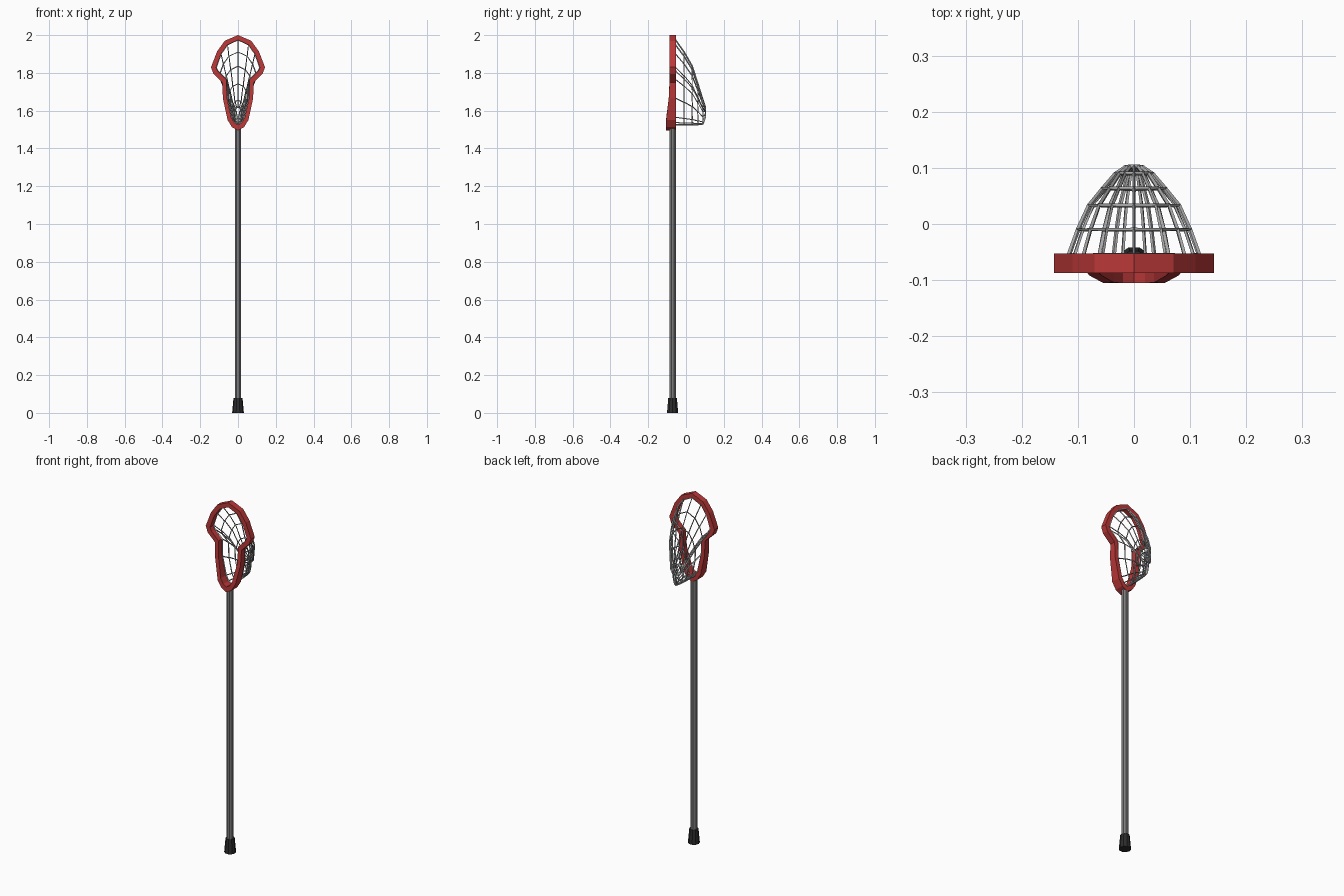
import bpy, bmesh
from math import pi

if "Cube" in bpy.data.objects:
    bpy.data.objects.remove(bpy.data.objects["Cube"])

def material(name, col):
    m = bpy.data.materials.new(name)
    m.diffuse_color = (*col, 1)
    m.use_nodes = True
    m.node_tree.nodes["Principled BSDF"].inputs["Base Color"].default_value = m.diffuse_color
    return m

def add_mesh(name, verts, faces, mat=None):
    me = bpy.data.meshes.new(name)
    me.from_pydata(verts, [], faces)
    bm = bmesh.new()
    bm.from_mesh(me)
    bmesh.ops.recalc_face_normals(bm, faces=bm.faces)
    bm.to_mesh(me)
    bm.free()
    ob = bpy.data.objects.new(name, me)
    bpy.context.collection.objects.link(ob)
    if mat:
        me.materials.append(mat)
    return ob

def mirror_loop(half):
    return half + [(-x, z) for x, z in half[-2:0:-1]]

def bridge(n, a, b):
    return [(a * n + i, a * n + (i + 1) % n, b * n + (i + 1) % n, b * n + i) for i in range(n)]

def tube(name, r1, r2, z0, z1, sides, mat):
    bpy.ops.mesh.primitive_cone_add(vertices=sides, radius1=r1, radius2=r2, depth=z1 - z0,
                                    location=(0, YC, (z0 + z1) / 2), rotation=(0, 0, pi / sides))
    ob = bpy.context.object
    ob.name = name
    ob.data.materials.append(mat)

YC = -0.071
red = material("red_plastic", (0.5, 0.04, 0.04))
metal = material("shaft_grey", (0.2, 0.2, 0.2))
rubber = material("dark_rubber", (0.025, 0.025, 0.025))
string = material("string_grey", (0.4, 0.4, 0.4))

# shaft and butt cap
tube("shaft", 0.0185, 0.0185, 0.04, 1.515, 8, metal)
tube("butt_cap", 0.031, 0.024, 0.0, 0.08, 10, rubber)

# head frame: rectangular section swept around the head outline
outer = mirror_loop([(0, 2.0), (0.07, 1.97), (0.11, 1.915), (0.143, 1.83), (0.13, 1.795),
                     (0.083, 1.75), (0.08, 1.665), (0.055, 1.55), (0.032, 1.513), (0, 1.495)])
inner = mirror_loop([(0, 1.974), (0.056, 1.948), (0.09, 1.9), (0.116, 1.828), (0.106, 1.808),
                     (0.062, 1.765), (0.058, 1.665), (0.036, 1.565), (0.02, 1.537), (0, 1.525)])
n = len(outer)

def front_y(z):
    t = min(1, max(0, (1.7 - z) / 0.14))
    return -0.087 - 0.018 * t

verts = [(x, front_y(z), z) for x, z in outer] + [(x, front_y(z), z) for x, z in inner]
verts += [(x, -0.053, z) for x, z in inner] + [(x, -0.053, z) for x, z in outer]
faces = bridge(n, 0, 1) + bridge(n, 1, 2) + bridge(n, 2, 3) + bridge(n, 3, 0)
add_mesh("head_frame", verts, faces, red)

# net pocket: rings shrinking toward the low point, turned into strings
rings = [(-0.055, 1.0, 1.52), (-0.01, 0.86, 1.52), (0.033, 0.69, 1.522),
         (0.063, 0.48, 1.524), (0.09, 0.28, 1.528), (0.102, 0.12, 1.565)]
verts = [(x * s, y, zb + (z - 1.52) * s) for y, s, zb in rings for x, z in inner]
faces = [f for k in range(len(rings) - 1) for f in bridge(n, k, k + 1)]
net = add_mesh("net_pocket", verts, faces, string)
wire = net.modifiers.new("strings", 'WIREFRAME')
wire.thickness = 0.008
wire.use_even_offset = False
wire.use_boundary = True
